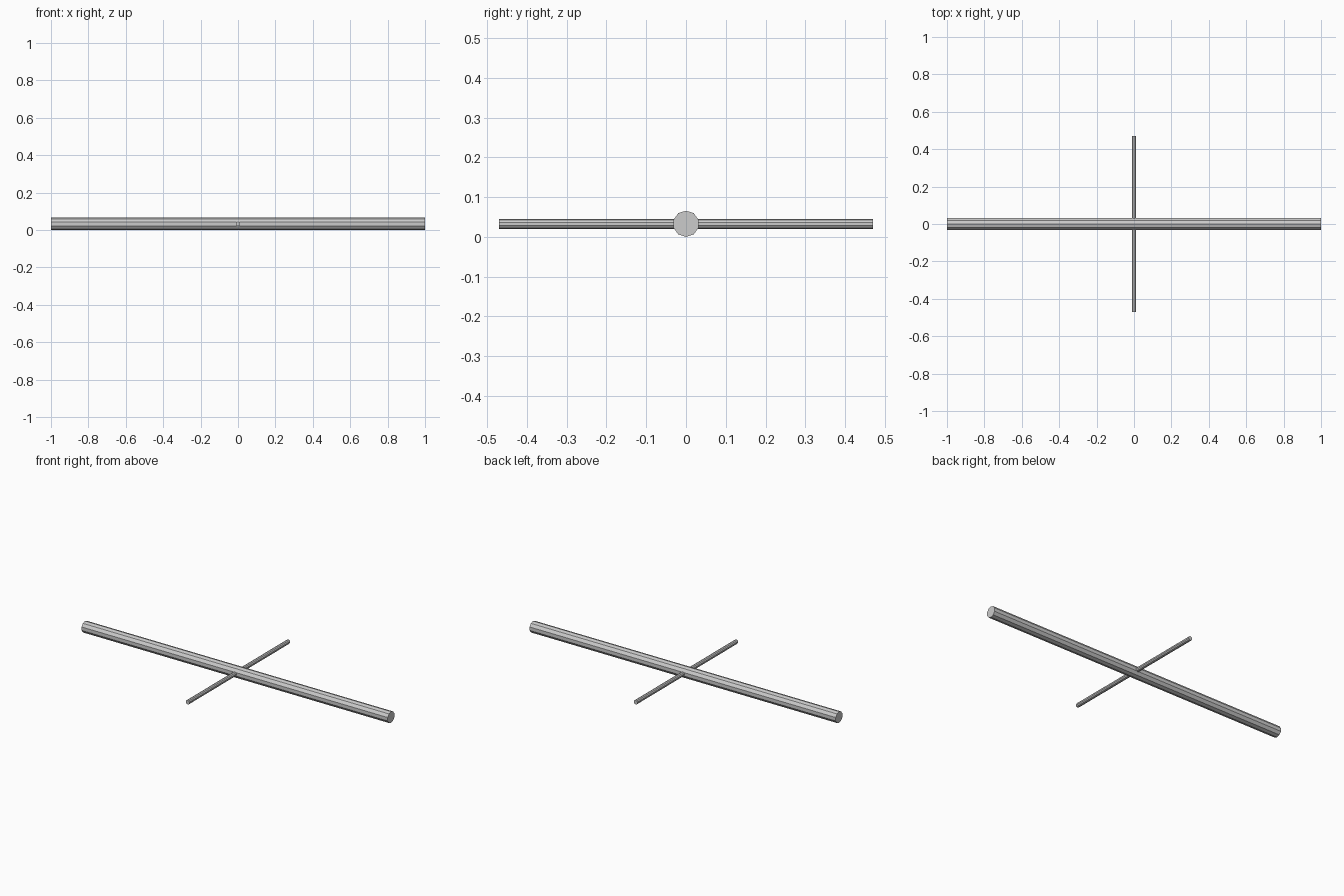
import bpy, math

if "Cube" in bpy.data.objects:
    bpy.data.objects.remove(bpy.data.objects["Cube"])

CENTRE_Z = 0.033

def rod(name, sides, radius, length, rotation):
    # Faceted, capped rod centred on the crossing point
    bpy.ops.mesh.primitive_cylinder_add(vertices=sides, radius=radius, depth=length,
                                        location=(0, 0, CENTRE_Z), rotation=rotation)
    bpy.context.object.name = name

# Thick main bar along x, with a corner pointing up
rod("main_bar", 10, 0.033, 2.0, (math.pi / 2, 0, math.pi / 2))

# Thin cross bar along y, piercing the main bar
rod("cross_bar", 10, 0.0125, 0.94, (math.pi / 2, 0, 0))
